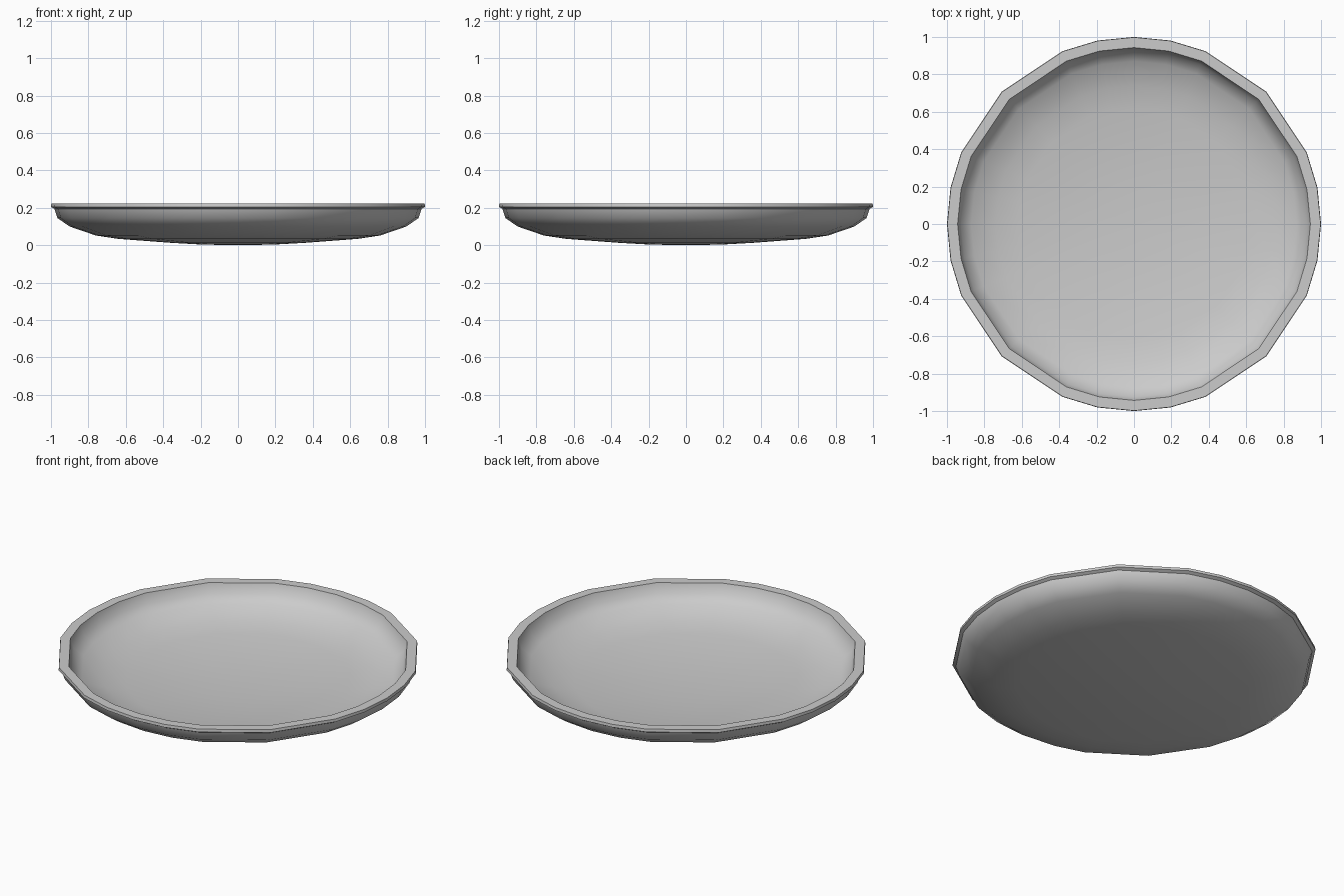
import bpy, bmesh, math

if "Cube" in bpy.data.objects:
    bpy.data.objects.remove(bpy.data.objects["Cube"])

# Uneven angular steps give the plate its faceted outline
quarter = [0, 11.25, 22.5, 45, 67.5, 78.75]
angles = [math.radians(q * 90 + a) for q in range(4) for a in quarter]

# Cross-section (radius, height): underside outwards, over the rim, inside back in
profile = [
    (0.20, 0.004), (0.36, 0.013), (0.64, 0.034), (0.76, 0.052), (0.90, 0.10),
    (0.965, 0.145), (0.982, 0.195), (1.0, 0.205), (0.998, 0.222),
    (0.943, 0.222), (0.925, 0.165), (0.87, 0.125), (0.74, 0.082),
    (0.62, 0.062), (0.35, 0.042), (0.20, 0.034),
]


def lathe(name, points, bottom_z, top_z):
    bm = bmesh.new()
    n = len(angles)
    rings = [[bm.verts.new((r * math.cos(a), r * math.sin(a), z)) for a in angles]
             for r, z in points]
    for lower, upper in zip(rings, rings[1:]):
        for i in range(n):
            j = (i + 1) % n
            bm.faces.new((lower[i], lower[j], upper[j], upper[i]))
    # Close the centre of the underside and of the inner floor
    for ring, z in ((rings[0], bottom_z), (rings[-1], top_z)):
        centre = bm.verts.new((0, 0, z))
        for i in range(n):
            bm.faces.new((ring[i], ring[(i + 1) % n], centre))
    bmesh.ops.recalc_face_normals(bm, faces=bm.faces)
    mesh = bpy.data.meshes.new(name)
    bm.to_mesh(mesh)
    bm.free()
    obj = bpy.data.objects.new(name, mesh)
    bpy.context.collection.objects.link(obj)
    return obj


# Shallow plate, smooth with a crisp rim
plate = lathe("plate", profile, 0.0, 0.032)
bpy.context.view_layer.objects.active = plate
plate.select_set(True)
bpy.ops.object.shade_smooth_by_angle(angle=math.radians(40))
